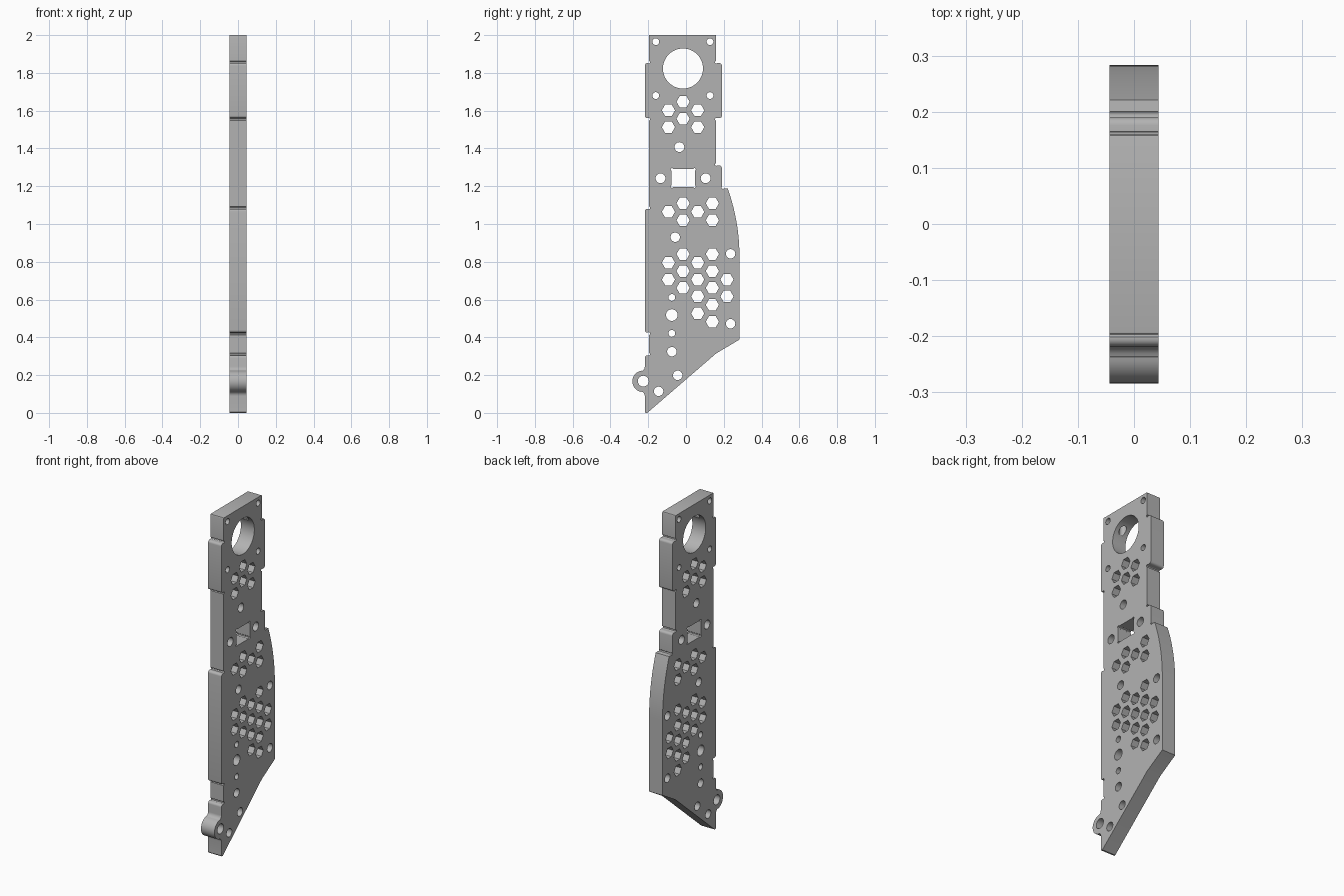
import bpy, bmesh, math
from mathutils import Vector

if "Cube" in bpy.data.objects:
    bpy.data.objects.remove(bpy.data.objects["Cube"])

HALF = 0.044  # half thickness of the plate

grey = bpy.data.materials.new("plain grey")
grey.use_nodes = True
grey.diffuse_color = (0.45, 0.45, 0.45, 1)
grey.node_tree.nodes["Principled BSDF"].inputs["Base Color"].default_value = (0.45, 0.45, 0.45, 1)


def arc(y, z, r, start, end, n):
    """Points on a circle in the side plane, angles in degrees."""
    angles = [math.radians(start + (end - start) * i / n) for i in range(n + 1)]
    return [(y + r * math.cos(a), z + r * math.sin(a)) for a in angles]


def prism(bm, points, half):
    """Extrude a side profile symmetrically across x."""
    face = bm.faces.new([bm.verts.new((-half, y, z)) for y, z in points])
    moved = bmesh.ops.extrude_face_region(bm, geom=[face])["geom"]
    bmesh.ops.translate(bm, vec=(2 * half, 0, 0),
                        verts=[v for v in moved if isinstance(v, bmesh.types.BMVert)])


def make_object(name, bm):
    bmesh.ops.recalc_face_normals(bm, faces=bm.faces)
    mesh = bpy.data.meshes.new(name)
    bm.to_mesh(mesh)
    bm.free()
    mesh.materials.append(grey)
    ob = bpy.data.objects.new(name, mesh)
    bpy.context.collection.objects.link(ob)
    return ob


def hole(bm, y, z, r, sides=24):
    prism(bm, arc(y, z, r, 0, 360 * (sides - 1) / sides, sides - 1), 0.1)


def drill(bm, tip, direction, depth):
    """Blind hole cylinder reaching depth below a point on the plate's edge."""
    d = Vector(direction)
    start = len(bm.verts)
    made = bmesh.ops.create_cone(bm, cap_ends=True, segments=24, radius1=0.02,
                                 radius2=0.02, depth=depth + 0.05)["verts"]
    bmesh.ops.rotate(bm, verts=made, matrix=d.to_track_quat("Z", "Y").to_matrix())
    bmesh.ops.translate(bm, verts=made, vec=Vector(tip) + d * (depth - 0.05) / 2)


# Outline: front edge tabs and back edge tabs have rounded outer corners
FRONT, FRONT_TAB, BACK, BACK_TAB = -0.197, -0.218, 0.16, 0.19
R = 0.014


def tab(inner, outer, low, high):
    """Edge tab from bottom to top."""
    c = outer - math.copysign(R, outer)
    side = 0 if outer > 0 else 180
    turn = 90 if outer > 0 else -90
    return ([(inner, low)] + arc(c, low + R, R, side - turn, side, 5)
            + arc(c, high - R, R, side, side + turn, 5) + [(inner, high)])


outline = [(-0.205, 0.0), (0.16, 0.315), (0.283, 0.388)]
outline += arc(-0.777, 0.83, 1.06, 0, 19.7, 14)                   # curved belly
outline += [(BACK_TAB, 1.19)]
outline += arc(BACK_TAB - R, 1.31 - R, R, 0, 90, 5) + [(BACK, 1.31)]
outline += tab(BACK, BACK_TAB, 1.56, 1.852)
outline += arc(BACK - 0.005, 1.995, 0.005, 0, 90, 3)
outline += arc(FRONT + 0.005, 1.995, 0.005, 90, 180, 3)
outline += tab(FRONT, FRONT_TAB, 1.56, 1.852)[::-1]
outline += tab(FRONT, FRONT_TAB, 0.425, 1.08)[::-1]
outline += [(FRONT, 0.305)] + arc(FRONT_TAB + R, 0.305 - R, R, 90, 180, 5)
outline += arc(-0.243, 0.245, 0.025, 0, -75, 5)                   # ear fillet
outline += arc(-0.227, 0.167, 0.057, 100, 260, 20)                # ear
outline += arc(-0.243, 0.089, 0.025, 75, 0, 5)
outline += [(FRONT_TAB, 0.005), (-0.214, 0.0)]

bm = bmesh.new()
prism(bm, outline, HALF)
plate = make_object("side_plate", bm)

# Through holes
bm = bmesh.new()
hole(bm, -0.016, 1.823, 0.106, 64)
for y in (-0.16, 0.127):
    for z in (1.965, 1.68):
        hole(bm, y, z, 0.018)
for y, z, r in [(-0.035, 1.407, 0.026), (-0.135, 1.242, 0.026), (0.104, 1.242, 0.026),
                (-0.057, 0.93, 0.025), (0.236, 0.842, 0.025), (0.236, 0.472, 0.025),
                (-0.075, 0.611, 0.018), (-0.075, 0.518, 0.031), (-0.075, 0.421, 0.018),
                (-0.075, 0.324, 0.025), (-0.044, 0.199, 0.025), (-0.145, 0.114, 0.025),
                (-0.226, 0.168, 0.029)]:
    hole(bm, y, z, r)
prism(bm, [(-0.077, 1.195), (0.048, 1.195), (0.048, 1.292), (-0.077, 1.292)], 0.1)

# Hexagon lattice: rows used in each column
hex_rows = {0: (0, 1, 6, 9, 10), 1: (0, 1, 6, 7, 9, 10, 11), 2: (0, 1, 6, 9, 10, 11, 12),
            3: (6, 7, 9, 10, 11, 12, 13), 4: (10, 11)}
for col, rows in hex_rows.items():
    for row in rows:
        drop = 0.0 if col % 2 else 0.045
        hole(bm, -0.093 + 0.0775 * col, 1.647 - 0.0896 * row - drop, 0.035, 6)
through = make_object("through_cutter", bm)

# Small corner reliefs beside the tabs and in the square window
bm = bmesh.new()
for y, z in [(FRONT, 1.857), (FRONT, 1.555), (FRONT, 1.085), (FRONT, 0.42), (FRONT, 0.31),
             (BACK, 1.857), (BACK, 1.555), (BACK, 1.315), (BACK_TAB + 0.005, 1.193),
             (-0.074, 1.198), (0.045, 1.198), (0.045, 1.289), (-0.074, 1.289)]:
    hole(bm, y, z, 0.007, 12)
relief = make_object("relief_cutter", bm)

# Blind holes in the narrow edges
bm = bmesh.new()
for z in (1.9, 1.44):
    drill(bm, (0, FRONT, z), (0, -1, 0), -0.08)
    drill(bm, (0, BACK, z), (0, 1, 0), -0.08)
drill(bm, (0, FRONT, 0.365), (0, -1, 0), -0.08)
edge = make_object("edge_cutter", bm)
bm = bmesh.new()
for y in (0.064, -0.092):
    drill(bm, (0, y, 2.0), (0, 0, 1), -0.125)
top = make_object("top_cutter", bm)

# Cut everything out, then remove the cutters
cutters = [through, relief, edge, top]
for cutter in cutters:
    cutter.hide_render = True
    mod = plate.modifiers.new(cutter.name, "BOOLEAN")
    mod.operation, mod.solver, mod.object = "DIFFERENCE", "EXACT", cutter
bpy.context.view_layer.objects.active = plate
plate.select_set(True)
for cutter in cutters:
    bpy.ops.object.modifier_apply(modifier=cutter.name)
    bpy.data.objects.remove(cutter)
bpy.ops.object.select_all(action="DESELECT")
plate.select_set(True)
bpy.ops.object.shade_smooth_by_angle(angle=math.radians(30))
